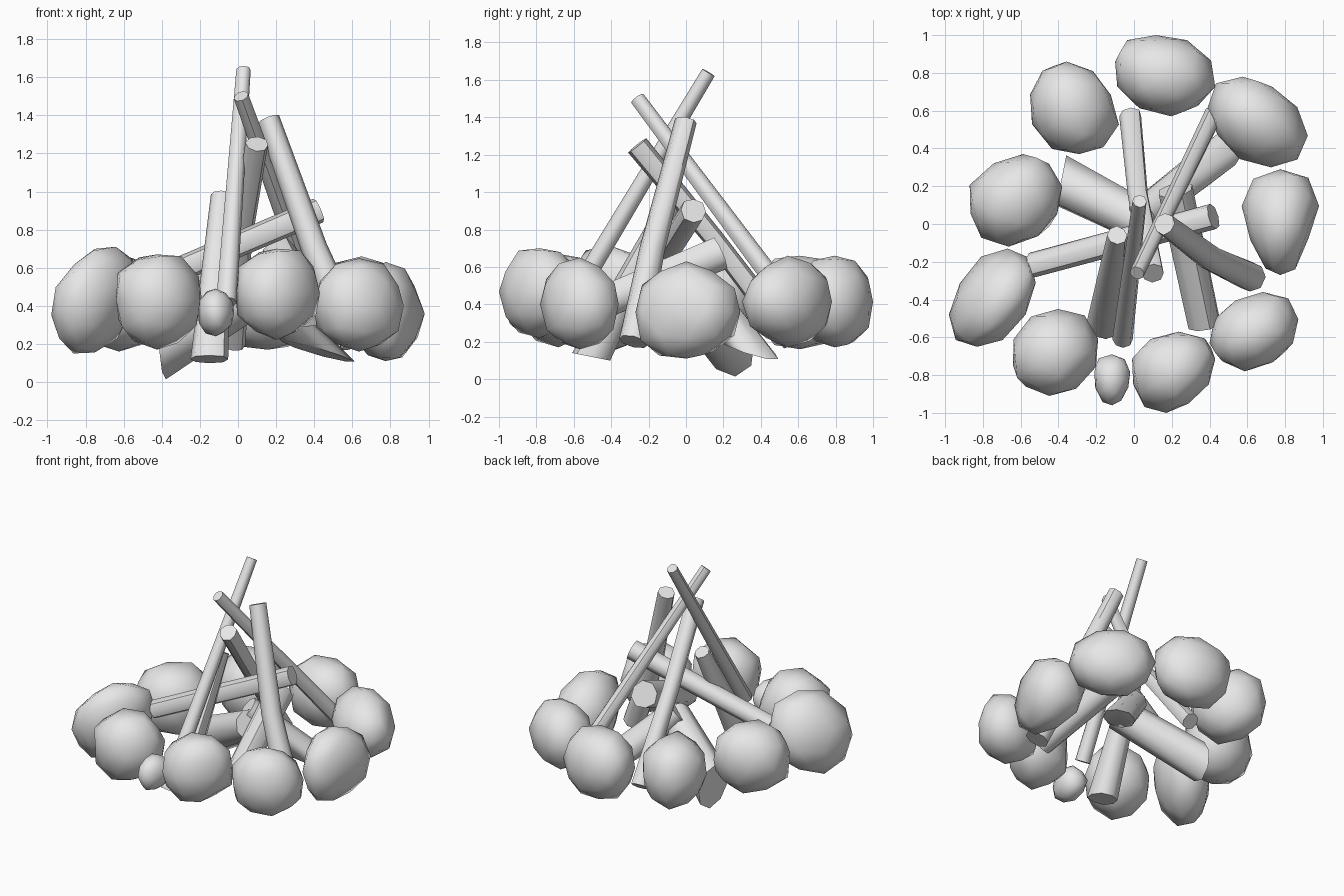
import bpy, bmesh, math, random
from mathutils import Vector

if "Cube" in bpy.data.objects:
    bpy.data.objects.remove(bpy.data.objects["Cube"], do_unlink=True)

random.seed(4)
grey = bpy.data.materials.new("plain_grey")
grey.use_nodes = True
colour = (0.8, 0.8, 0.8, 1)
grey.diffuse_color = colour
grey.node_tree.nodes["Principled BSDF"].inputs["Base Color"].default_value = colour


def finish(bm, name, angle):
    bmesh.ops.recalc_face_normals(bm, faces=bm.faces)
    mesh = bpy.data.meshes.new(name)
    bm.to_mesh(mesh)
    bm.free()
    mesh.materials.append(grey)
    obj = bpy.data.objects.new(name, mesh)
    bpy.context.collection.objects.link(obj)
    bpy.ops.object.select_all(action="DESELECT")
    obj.select_set(True)
    bpy.context.view_layer.objects.active = obj
    bpy.ops.object.shade_smooth_by_angle(angle=math.radians(angle))


def stone(name, low, high, shear=0, taper=0, lean=0):
    """Chipped boulder fitted between two corners."""
    bm = bmesh.new()
    bmesh.ops.create_icosphere(bm, subdivisions=2, radius=1)
    for v in bm.verts:
        c = v.co
        c /= sum(abs(a) ** 2.15 for a in c) ** (1 / 2.15)
        c *= random.uniform(0.94, 1.06)
        c.z += lean * c.x
        c.x = c.x * (1 + taper * c.y) + shear * c.y
    for axis in range(3):
        values = [v.co[axis] for v in bm.verts]
        a, b = min(values), max(values)
        for v in bm.verts:
            t = (v.co[axis] - a) / (b - a)
            v.co[axis] = low[axis] + t * (high[axis] - low[axis])
    finish(bm, name, 60)


def log(name, path, radii, cut=None, sides=8):
    """Capped stick swept along a few points; cut is the normal of a slanted foot."""
    bm = bmesh.new()
    pts = [Vector(p) for p in path]
    axis = (pts[-1] - pts[0]).normalized()
    side = axis.cross(Vector((0, 1, 0))).normalized()
    other = axis.cross(side)
    rings = []
    for p, r in zip(pts, radii):
        ring = []
        for i in range(sides):
            a = math.tau * i / sides
            rr = r * random.uniform(0.96, 1.06)
            ring.append(bm.verts.new(p + rr * (math.cos(a) * side + math.sin(a) * other)))
        rings.append(ring)
    if cut:
        normal = Vector(cut)
        for v in rings[-1]:
            v.co -= axis * ((v.co - pts[-1]).dot(normal) / axis.dot(normal))
    for a, b in zip(rings, rings[1:]):
        for i in range(sides):
            j = (i + 1) % sides
            bm.faces.new((a[i], a[j], b[j], b[i]))
    bm.faces.new(rings[0])
    bm.faces.new(rings[-1])
    finish(bm, name, 50)


# Ring of stones
stone("stone_back", (-.1, .57, .17), (.43, 1, .66), shear=-.15)
stone("stone_back_right", (-.55, .37, .16), (-.08, .86, .66), shear=-.15)
stone("stone_right", (-.87, -.12, .16), (-.38, .37, .66), shear=.15)
stone("stone_front_right", (-.98, -.65, .15), (-.52, -.13, .71), shear=.4, lean=.3)
stone("stone_front", (-.64, -.91, .17), (-.19, -.45, .67), shear=.1)
stone("pebble_front", (-.21, -.96, .24), (-.02, -.69, .49), taper=.2)
stone("stone_front_left", (-.01, -1, .22), (.43, -.57, .7), shear=.15, taper=.15)
stone("stone_left_front", (.4, -.78, .16), (.87, -.36, .65), shear=.2)
stone("stone_left", (.57, -.27, .11), (.98, .29, .63), taper=.35)
stone("stone_left_back", (.39, .3, .17), (.92, .78, .66), shear=-.3)

# Leaning sticks, each from its top to its foot
log("tall_stick", [(.03, .12, 1.64), (-.06, -.61, .42)], (.037, .052))
log("crossing_stick", [(.015, -.26, 1.5), (.42, .58, .38)], (.04, .052))
log("left_stick", [(.16, 0, 1.38), (.4, -.18, .7), (.62, -.28, .2)], (.058, .068, .08))
log("back_stick", [(.1, -.26, 1.25), (.02, .15, .75), (-.02, .57, .2)], (.06, .055, .06))
log("front_log", [(-.09, -.06, .98), (-.15, -.51, .12)], (.053, .1), cut=(0, -.2, -1))
log("cross_log", [(.42, .04, .9), (-.54, -.22, .49)], (.07, .065))

# Thick logs low in the pile
log("low_log_left", [(.22, .18, .67), (.37, -.53, .37)], (.093, .09))
log("low_log_back", [(.04, .05, .55), (.42, .34, .16)], (.09, .1), cut=(-.2, -.15, -1))
log("low_log_right", [(.12, -.03, .48), (-.385, .23, .17)], (.11, .135), cut=(-1, .2, 0))
